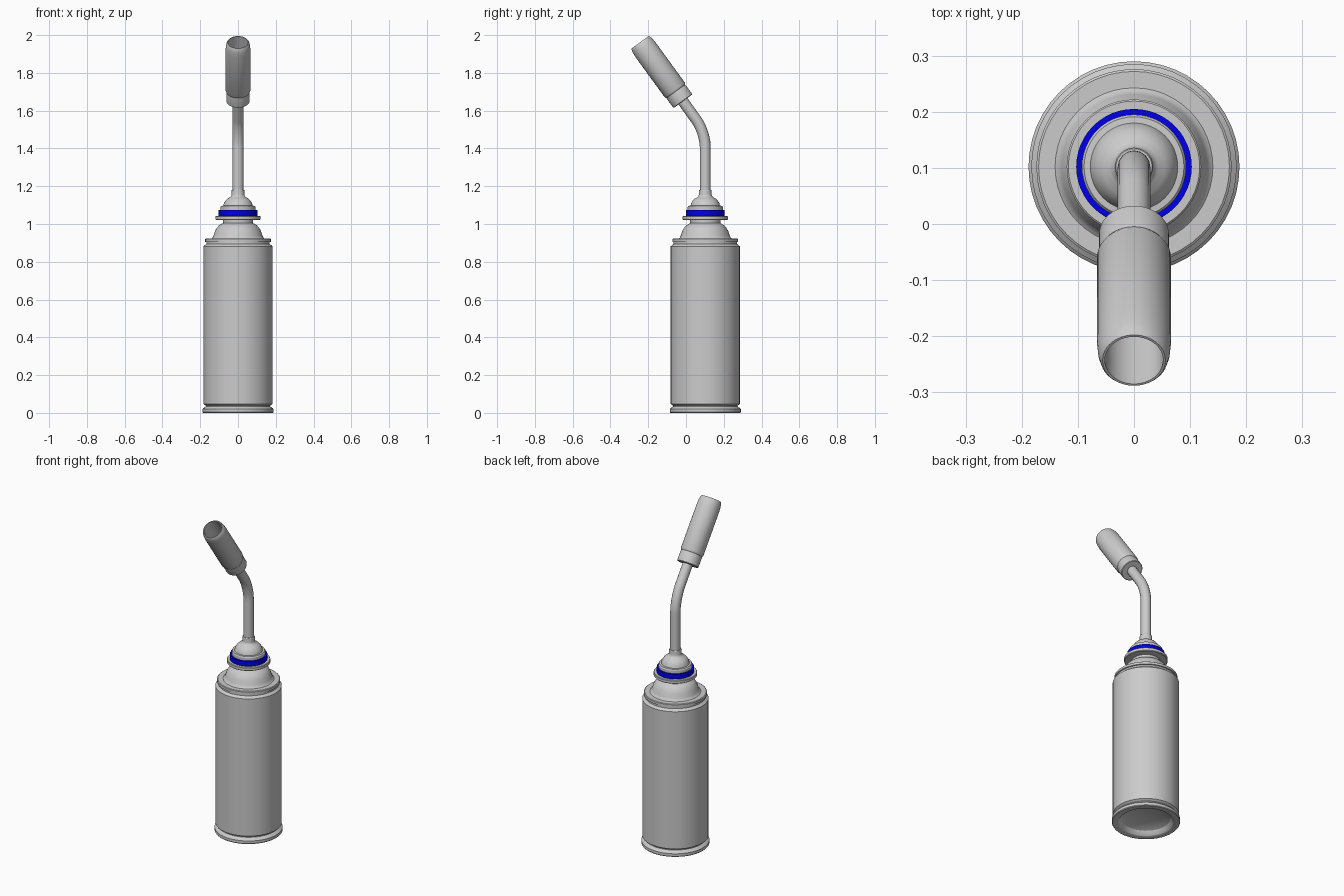
import bpy, math
from mathutils import Vector, Matrix

cube = bpy.data.objects.get("Cube")
if cube:
    bpy.data.objects.remove(cube, do_unlink=True)

AXIS_Y = 0.102
SIDES = 48


def material(name, colour):
    mat = bpy.data.materials.new(name)
    mat.use_nodes = True
    mat.diffuse_color = colour
    mat.node_tree.nodes["Principled BSDF"].inputs["Base Color"].default_value = colour
    return mat


metal = material("light grey metal", (0.6, 0.6, 0.6, 1))
blue = material("blue seal", (0, 0, 0.8, 1))


def finish(obj, mat):
    obj.data.materials.append(mat)
    bpy.ops.object.select_all(action="DESELECT")
    obj.select_set(True)
    bpy.context.view_layer.objects.active = obj
    bpy.ops.object.shade_smooth_by_angle(angle=math.radians(32))


def lathe(name, profile, mat, matrix=Matrix.Translation((0, AXIS_Y, 0))):
    """Spin a (radius, height) profile, listed bottom to top on the outside."""
    verts, rings = [], []
    for r, z in profile:
        start = len(verts)
        if r == 0:
            verts.append((0, 0, z))
            rings.append([start] * SIDES)
        else:
            for i in range(SIDES):
                a = math.tau * i / SIDES
                verts.append((r * math.cos(a), r * math.sin(a), z))
            rings.append(list(range(start, start + SIDES)))
    faces = []
    for low, high in zip(rings, rings[1:]):
        for i in range(SIDES):
            j = (i + 1) % SIDES
            faces.append(list(dict.fromkeys((low[i], low[j], high[j], high[i]))))
    mesh = bpy.data.meshes.new(name)
    mesh.from_pydata(verts, [], faces)
    obj = bpy.data.objects.new(name, mesh)
    bpy.context.collection.objects.link(obj)
    obj.matrix_world = matrix
    finish(obj, mat)


# Canister: recessed base, rolled rims and straight wall
lathe("canister", [
    (0, 0.045), (0.10, 0.04), (0.135, 0.025), (0.15, 0.003), (0.155, 0),
    (0.185, 0), (0.188, 0.004), (0.188, 0.02), (0.184, 0.025), (0.17, 0.034),
    (0.17, 0.038), (0.183, 0.047), (0.183, 0.882), (0.168, 0.894),
    (0.168, 0.904), (0.174, 0.906), (0.174, 0.92), (0.17, 0.923), (0, 0.923)], metal)

# Domed shoulder and neck
lathe("shoulder", [
    (0.142, 0.922), (0.135, 0.927), (0.129, 0.94), (0.122, 0.962), (0.112, 0.98),
    (0.1, 0.993), (0.085, 1.002), (0.08, 1.004), (0.08, 1.022)], metal)

# Valve flange
lathe("valve_flange", [
    (0, 1.02), (0.085, 1.02), (0.117, 1.022), (0.12, 1.025),
    (0.12, 1.04), (0.117, 1.043), (0, 1.043)], metal)

# Coloured seal ring
lathe("seal_ring", [(0, 1.043), (0.103, 1.043), (0.103, 1.073), (0, 1.073)], blue)

# Domed cap with collar around the pipe
lathe("valve_cap", [
    (0.093, 1.072), (0.093, 1.09), (0.089, 1.096), (0.078, 1.097), (0.074, 1.111),
    (0.066, 1.124), (0.055, 1.135), (0.043, 1.141), (0.036, 1.148),
    (0.034, 1.155), (0.034, 1.178), (0.032, 1.181), (0, 1.181)], metal)

# Nozzle placement: leaning forward from the bent pipe
base = Vector((0, -0.016, 1.65))
tip = Vector((0, -0.243, 1.962))
lean = (tip - base).normalized()
length = (tip - base).length

# Bent pipe
corner = Vector((0, AXIS_Y, 1.486))
curve = bpy.data.curves.new("bent_pipe", "CURVE")
curve.dimensions = "3D"
curve.bevel_depth = 0.029
curve.bevel_resolution = 6
curve.use_fill_caps = True
curve.resolution_u = 12
spline = curve.splines.new("BEZIER")
up = Vector((0, 0, 1))
stops = [(Vector((0, AXIS_Y, 1.15)), up, 0.05), (corner - up * 0.08, up, 0.045),
         (corner + lean * 0.08, lean, 0.045), (base + lean * 0.03, lean, 0.03)]
spline.bezier_points.add(len(stops) - 1)
for point, (pos, way, reach) in zip(spline.bezier_points, stops):
    point.handle_left_type = point.handle_right_type = "FREE"
    point.co = pos
    point.handle_left = pos - way * reach
    point.handle_right = pos + way * reach
pipe = bpy.data.objects.new("bent_pipe", curve)
bpy.context.collection.objects.link(pipe)
bpy.ops.object.select_all(action="DESELECT")
pipe.select_set(True)
bpy.context.view_layer.objects.active = pipe
bpy.ops.object.convert(target="MESH")
finish(bpy.context.view_layer.objects.active, metal)

# Hollow burner nozzle with a base collar
place = Matrix.Translation(base) @ up.rotation_difference(lean).to_matrix().to_4x4()
lathe("nozzle_collar", [
    (0, 0), (0.059, 0), (0.062, 0.003), (0.062, 0.058), (0.06, 0.066), (0, 0.066)],
    metal, place)
lathe("nozzle_barrel", [
    (0.056, 0.06), (0.062, 0.066), (0.066, 0.075), (0.066, length - 0.055),
    (0.064, length - 0.025), (0.06, length - 0.006), (0.056, length),
    (0.052, length), (0.052, 0.09), (0, 0.09)], metal, place)
